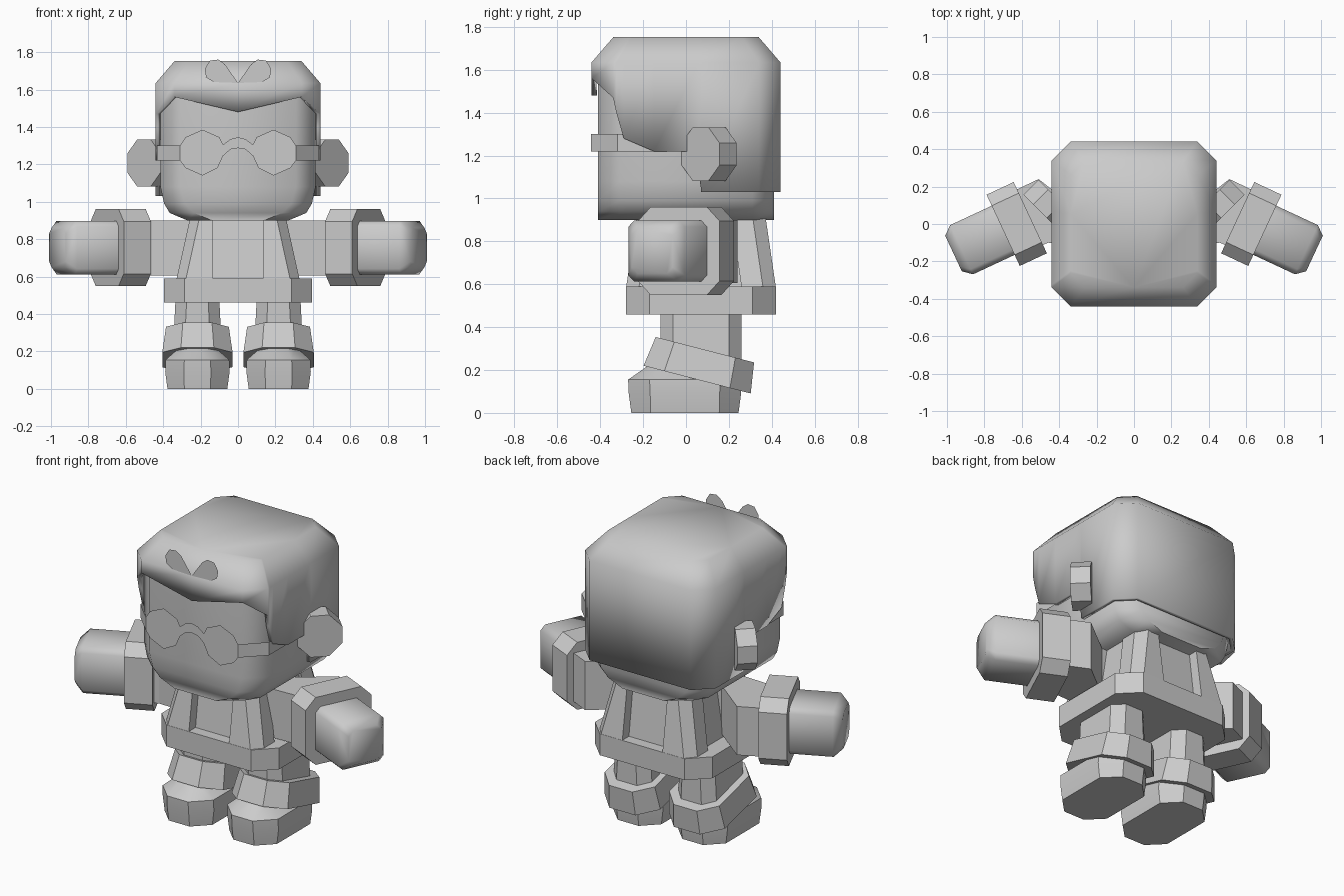
import bpy, bmesh, math
from mathutils import Matrix, Vector

if "Cube" in bpy.data.objects:
    bpy.data.objects.remove(bpy.data.objects["Cube"])


def make(name, verts, faces, matrix=None, mirror=False, smooth=None):
    me = bpy.data.meshes.new(name)
    me.from_pydata([tuple(v) for v in verts], [], faces)
    if matrix:
        me.transform(matrix)
    me.update()
    ob = bpy.data.objects.new(name, me)
    bpy.context.collection.objects.link(ob)
    if mirror:
        m = ob.modifiers.new("mirror", 'MIRROR')
        m.use_clip = False
        m.merge_threshold = 0.0005
    if smooth:
        bpy.ops.object.select_all(action='DESELECT')
        bpy.context.view_layer.objects.active = ob
        ob.select_set(True)
        bpy.ops.object.shade_smooth_by_angle(angle=math.radians(smooth))
    return ob


def loft(name, rings, bottom=True, top=True, **kw):
    """Skin a stack of equal-length rings, listed counter-clockwise, lowest first."""
    n = len(rings[0])
    verts = [p for r in rings for p in r]
    faces = []
    for k in range(len(rings) - 1):
        for i in range(n):
            j = (i + 1) % n
            faces.append((k*n + i, k*n + j, k*n + n + j, k*n + n + i))
    if bottom:
        faces.append(tuple(reversed(range(n))))
    if top:
        faces.append(tuple(range(len(verts) - n, len(verts))))
    return make(name, verts, faces, **kw)


def octo(hx, hy, c, z, cx=0, cy=0, d=None):
    """Rectangle with cut corners."""
    d = c if d is None else d
    q = [(hx, -hy + d), (hx, hy - d), (hx - c, hy), (-hx + c, hy),
         (-hx, hy - d), (-hx, -hy + d), (-hx + c, -hy), (hx - c, -hy)]
    return [(cx + x, cy + y, z) for x, y in q]


def prism(pts, z0, z1):
    return [[(x, y, z) for x, y in pts] for z in (z0, z1)]


# Head with rounded jaw
loft("head", [octo(.27, .41, .13, .90, d=.10), octo(.365, .41, .13, .94, d=.10),
              octo(.395, .41, .11, .99, d=.10), octo(.415, .41, .105, 1.08, d=.10),
              octo(.415, .41, .105, 1.62, d=.10)], smooth=50)

# Hair shell: x, y and lower edge height along the right half, front to back
half = [(.34, -.44, 1.56), (.44, -.34, 1.47), (.44, -.325, 1.40), (.44, -.29, 1.28),
        (.44, -.15, 1.22), (.44, .06, 1.22), (.44, .07, 1.03), (.44, .34, 1.03), (.34, .44, 1.03)]
edge = [(0, -.44, 1.48)] + half + [(-x, y, z) for x, y, z in reversed(half)]
hair = loft("hair", [edge, [(x, y, 1.635) for x, y, z in edge],
                     [(x * .77, y * .77, 1.753) for x, y, z in edge]], bottom=False, smooth=50)
s = hair.modifiers.new("thickness", 'SOLIDIFY')
s.thickness, s.offset = .024, -1

# Ears: thick angled octagon discs
r = .125 / math.cos(math.pi / 8)
ring = [(r * math.cos(a), r * math.sin(a)) for a in (math.pi / 8 + i * math.pi / 4 for i in range(8))]
k = math.sqrt(.5)
ear = Matrix(((k, 0, k, .503), (k, 0, -k, .068), (0, 1, 0, 1.207), (0, 0, 0, 1)))
loft("ear", prism(ring, -.113, 0), matrix=ear, mirror=True)

# Flat glasses front and wrapped side strips
lens = [(0, 1.345), (.04, 1.335), (.08, 1.305), (.10, 1.345), (.19, 1.385), (.28, 1.345),
        (.31, 1.30), (.31, 1.22), (.28, 1.18), (.19, 1.14), (.11, 1.18), (.08, 1.245),
        (.04, 1.28), (0, 1.287)]
make("glasses_front", [(x, -.442, z) for x, z in lens], [tuple(reversed(range(len(lens))))][:1], mirror=True)
path = [(.31, -.442), (.432, -.32), (.432, 0)]
make("glasses_strip", [(x, y, z) for z in (1.22, 1.30) for x, y in path],
     [(0, 1, 4, 3), (1, 2, 5, 4)], mirror=True)

# Flat hair bow
bow = [(0, 1.635), (.13, 1.64), (.17, 1.665), (.178, 1.71), (.15, 1.755), (.105, 1.76), (.07, 1.735)]
make("hair_bow", [(x, -.444, z) for x, z in bow], [tuple(range(len(bow)))], mirror=True)

# Torso, straps and waist skirt
loft("torso", [octo(.30, .29, .08, .55, cy=.07), octo(.24, .24, .07, .93, cy=.07)])
for name, sgn in (("front_strap", -1), ("back_strap", 1)):
    rings = []
    for z, x1, o in ((.58, .33, .35), (.92, .255, .30)):
        pts = [(.135, o), (x1 - .05, o), (x1, o - .06), (x1, o - .16), (.135, o - .16)]
        if sgn > 0:
            pts.reverse()
        rings.append([(x, .07 + sgn * y, z) for x, y in pts])
    loft(name, rings, mirror=True)
loft("waist_skirt", [octo(.395, .35, .11, .46, cy=.07), octo(.395, .35, .11, .59, cy=.07)], smooth=30)

# Bent sleeves
sleeve = [(.20, -.11), (.46, -.10), (.57, -.15), (.70, .15), (.51, .24), (.28, .06), (.20, .06)]
loft("sleeve", prism(sleeve, .605, .90), mirror=True)

# Forearm frame: local z runs out along the arm
a = math.radians(25)
c, s_ = math.cos(a), math.sin(a)
arm = Matrix(((s_, 0, c, .627), (c, 0, -s_, 0), (0, 1, 0, .755), (0, 0, 0, 1)))
loft("arm_cuff", [octo(.21, .205, .065, -.08), octo(.21, .205, .065, .08)], matrix=arm, mirror=True)
loft("hand", [octo(.145, .143, .03, .0), octo(.145, .143, .03, .325), octo(.105, .105, .03, .373)],
     matrix=arm, mirror=True, smooth=50)

# Legs
loft("leg", [octo(.135, .19, .06, .12, .217, .07), octo(.117, .19, .06, .48, .217, .07)], mirror=True, smooth=30)

# Tilted boot cuffs
tilt = Matrix.Translation((.217, .07, .225)) @ Matrix.Rotation(math.radians(-14.5), 4, 'X')
loft("boot_cuff", [octo(.188, .258, .10, -.072), octo(.168, .237, .09, .072)],
     matrix=tilt, mirror=True, smooth=30)

# Shoes
loft("shoe", [octo(.16, .25, .09, 0, .217, -.005), octo(.172, .262, .10, .09, .217, -.005),
              octo(.17, .265, .10, .155, .217, -.005), octo(.09, .17, .05, .225, .217, .0)],
     mirror=True, smooth=30)
